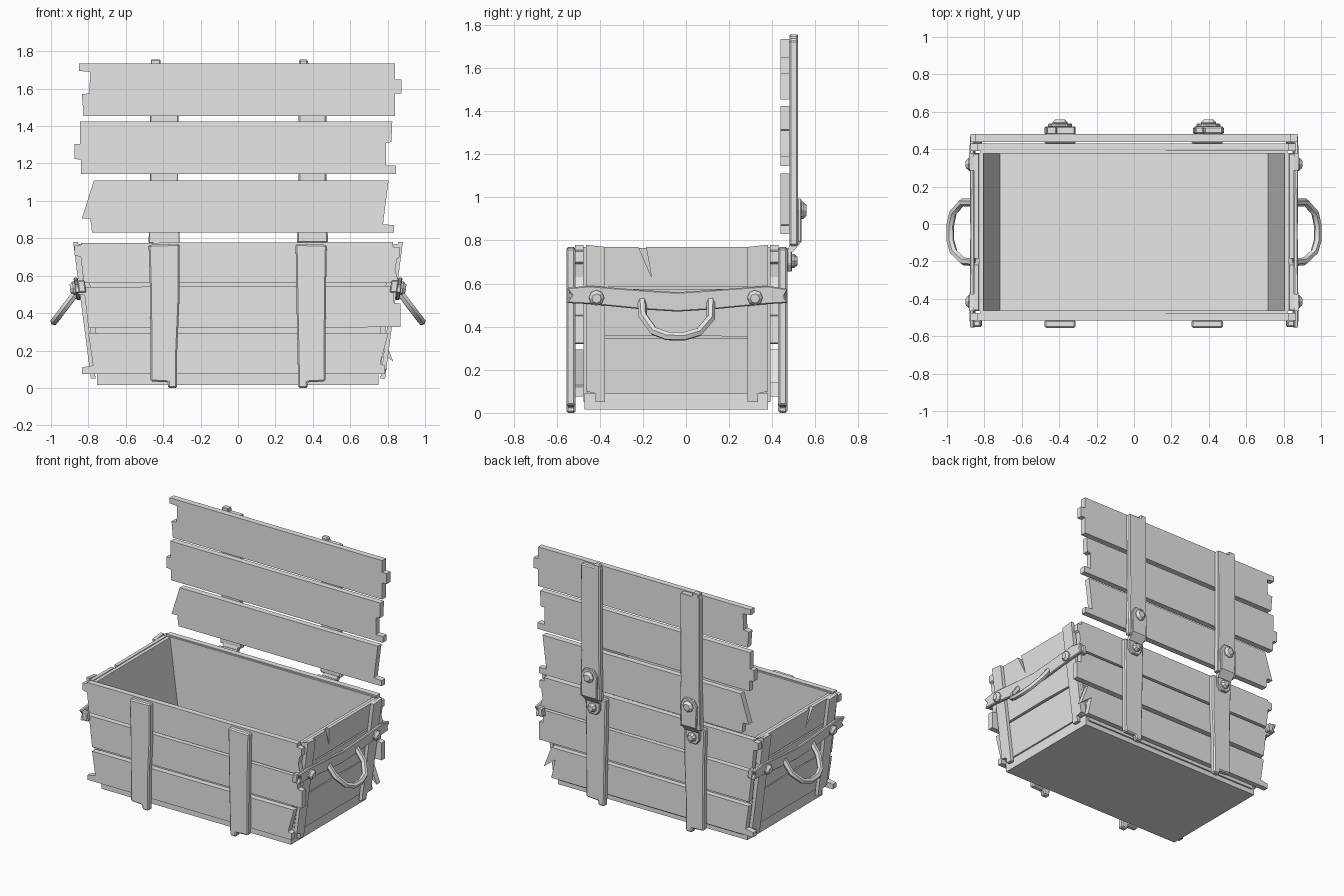
import bpy, bmesh, math
from mathutils import Vector

grey = bpy.data.materials.new("weathered grey")
grey.diffuse_color = (0.8, 0.8, 0.8, 1)
SLOPE = 0.13  # outward lean of the end walls


def front_map(u, v, d):
    return (u, d, v)


def side_map(s):
    return lambda u, v, d: (s * (d + SLOPE * v), u, v)


def add_mesh(name, bm, bevel=0):
    bmesh.ops.recalc_face_normals(bm, faces=bm.faces)
    me = bpy.data.meshes.new(name)
    bm.to_mesh(me)
    bm.free()
    me.materials.append(grey)
    ob = bpy.data.objects.new(name, me)
    bpy.context.collection.objects.link(ob)
    if bevel:
        m = ob.modifiers.new("worn edges", 'BEVEL')
        m.width, m.segments = bevel, 1
    return ob


def prism(name, outline, a, b, place=front_map, bevel=0):
    """Extrude a 2D outline between depths a and b."""
    bm = bmesh.new()
    A = [bm.verts.new(place(u, v, a)) for u, v in outline]
    B = [bm.verts.new(place(u, v, b)) for u, v in outline]
    bm.faces.new(A)
    bm.faces.new(B[::-1])
    n = len(A)
    for i in range(n):
        bm.faces.new((A[i], B[i], B[(i + 1) % n], A[(i + 1) % n]))
    return add_mesh(name, bm, bevel)


def rect(u0, u1, v0, v1):
    return [(u0, v0), (u1, v0), (u1, v1), (u0, v1)]


def bolt(name, centre, direction, r, h):
    """Faceted domed bolt head."""
    bm = bmesh.new()
    q = Vector(direction).to_track_quat('Z', 'Y')
    rings = []
    for rad, z in ((r, 0), (r, 0.45 * h), (0.6 * r, h)):
        rings.append([bm.verts.new(Vector(centre) + q @ Vector(
            (rad * math.cos(k * math.pi / 4), rad * math.sin(k * math.pi / 4), z)))
            for k in range(8)])
    for lo, hi in zip(rings, rings[1:]):
        for k in range(8):
            bm.faces.new((lo[k], lo[(k + 1) % 8], hi[(k + 1) % 8], hi[k]))
    bm.faces.new(rings[0])
    bm.faces.new(rings[-1])
    return add_mesh(name, bm)


# Floor
prism("floor", rect(-0.755, 0.75, 0.015, 0.09), -0.47, 0.38)

# Front and back linings behind the plank gaps
lining = [(-0.73, 0.05), (0.73, 0.05), (0.82, 0.77), (-0.82, 0.77)]
prism("front_lining", lining, -0.475, -0.462)
prism("back_lining", lining, 0.378, 0.392)

# Broken-ended planks of the body: left end bottom to top, right end top to bottom
top_plank = [(0.86, 0.56), (0.84, 0.63), (0.85, 0.69), (0.865, 0.70), (0.865, 0.75), (0.83, 0.755),
             (0.83, 0.78), (-0.84, 0.775), (-0.84, 0.765), (-0.875, 0.76), (-0.875, 0.71),
             (-0.84, 0.70), (-0.825, 0.56)]
mid_plank = [(0.87, 0.325), (0.87, 0.45), (0.835, 0.455), (0.835, 0.545), (-0.855, 0.54),
             (-0.855, 0.50), (-0.82, 0.495), (-0.80, 0.32)]
low_left = [(-0.80, 0.29), (-0.775, 0.12), (-0.835, 0.11), (-0.835, 0.075)]
low_front = low_left + [(0.785, 0.075), (0.785, 0.12), (0.76, 0.13), (0.805, 0.295)]
low_back = low_left + [(0.77, 0.075), (0.74, 0.21), (0.83, 0.14), (0.77, 0.295)]
for side, a, b, low in (("front", -0.515, -0.475, low_front), ("back", 0.39, 0.43, low_back)):
    prism(side + "_plank_top", top_plank, a, b)
    prism(side + "_plank_middle", mid_plank, a, b)
    prism(side + "_plank_bottom", low, a, b)

# End walls
for s, label in ((1, "right"), (-1, "left")):
    place = side_map(s)
    prism(label + "_end_lining", rect(-0.465, 0.38, 0.06, 0.765), 0.706, 0.73, place)
    prism(label + "_end_plank_bottom", rect(-0.46, 0.375, 0.09, 0.345), 0.73, 0.75, place)
    prism(label + "_end_plank_middle", [(-0.46, 0.355), (0, 0.36), (0.375, 0.35),
          (0.375, 0.575), (-0.46, 0.575)], 0.73, 0.755, place)
    # Upper board carries a long wedge-shaped split
    prism(label + "_end_plank_top", [(-0.46, 0.585), (0.375, 0.585), (0.375, 0.77), (-0.185, 0.77),
          (-0.16, 0.63), (-0.22, 0.77), (-0.46, 0.77)], 0.73, 0.755, place)
    # Corner posts
    prism(label + "_post_front", [(-0.42, 0.05), (-0.375, 0.05), (-0.375, 0.77), (-0.465, 0.78),
          (-0.465, 0.10), (-0.42, 0.09)], 0.755, 0.78, place)
    prism(label + "_post_back", [(0.285, 0.05), (0.335, 0.05), (0.335, 0.09), (0.38, 0.10),
          (0.38, 0.78), (0.285, 0.77)], 0.755, 0.78, place)
    # Sagging band that carries the handle
    band = [(-0.555, 0.51), (-0.45, 0.505), (-0.2, 0.48), (-0.04, 0.47), (0.12, 0.48), (0.38, 0.505),
            (0.473, 0.51), (0.455, 0.54), (0.473, 0.575), (0.38, 0.59), (0.12, 0.57), (-0.04, 0.56),
            (-0.2, 0.57), (-0.45, 0.59), (-0.555, 0.58), (-0.53, 0.545)]
    prism(label + "_band", band, 0.78, 0.803, place, 0.005)
    for y0, y1, e in ((-0.55, -0.515, "front"), (0.43, 0.467, "back")):
        prism(f"{label}_band_wrap_{e}", rect(y0, y1, 0.51, 0.575), 0.745, 0.785, place, 0.006)
    for y, e in ((-0.415, "front"), (0.32, "back")):
        bolt(f"{label}_band_bolt_{e}", (s * 0.868, y, 0.535), (s, 0, -0.13), 0.036, 0.03)

    # Drooping handle
    cu = bpy.data.curves.new(label + "_handle", 'CURVE')
    cu.dimensions = '3D'
    cu.bevel_depth, cu.bevel_resolution, cu.use_fill_caps = 0.021, 1, True
    pts = [(-0.205, 0.53), (-0.2, 0.45), (-0.15, 0.38), (-0.09, 0.357), (-0.01, 0.355),
           (0.06, 0.375), (0.115, 0.44), (0.115, 0.53)]
    sp = cu.splines.new('POLY')
    sp.points.add(len(pts) - 1)
    for p, (y, z) in zip(sp.points, pts):
        p.co = (s * (0.85 + (0.53 - z) * 0.76), y, z, 1)
    ob = bpy.data.objects.new(label + "_handle", cu)
    bpy.context.collection.objects.link(ob)
    bpy.context.view_layer.objects.active = ob
    ob.select_set(True)
    bpy.ops.object.convert(target='MESH')
    ob = bpy.context.view_layer.objects.active
    ob.data.materials.clear()
    ob.data.materials.append(grey)
    bpy.ops.object.shade_smooth_by_angle(angle=math.radians(50))
    ob.select_set(False)

# Lid planks with broken ends
lid_top = [(0.84, 1.455), (0.84, 1.575), (0.875, 1.575), (0.875, 1.65), (0.84, 1.65), (0.84, 1.735),
           (-0.85, 1.735), (-0.85, 1.695), (-0.79, 1.69), (-0.795, 1.575), (-0.835, 1.57), (-0.825, 1.455)]
lid_mid = [(0.845, 1.145), (0.845, 1.19), (0.79, 1.19), (0.79, 1.31), (0.82, 1.315), (0.825, 1.425),
           (-0.845, 1.425), (-0.845, 1.305), (-0.875, 1.305), (-0.875, 1.225), (-0.84, 1.22), (-0.84, 1.145)]
lid_low = [(0.835, 0.83), (0.835, 0.87), (0.775, 0.875), (0.805, 1.11), (-0.77, 1.11),
           (-0.835, 0.905), (-0.79, 0.905), (-0.78, 0.83)]
for name, outline in (("top", lid_top), ("middle", lid_mid), ("bottom", lid_low)):
    prism("lid_plank_" + name, outline, 0.438, 0.48)

# Vertical straps and hinges
left_strap = [(-0.467, 0.035), (-0.375, 0.03), (-0.375, 0.0), (-0.325, 0.0), (-0.325, 0.2),
              (-0.312, 0.5), (-0.312, 0.77), (-0.478, 0.765), (-0.47, 0.5)]
right_strap = [(0.322, 0.0), (0.372, 0.0), (0.372, 0.03), (0.467, 0.035), (0.47, 0.5),
               (0.475, 0.765), (0.308, 0.77), (0.312, 0.5)]
for label, strap, x, tab in (("left", left_strap, -0.395, -0.44), ("right", right_strap, 0.398, 0.35)):
    prism(label + "_front_strap", strap, -0.555, -0.513, bevel=0.008)
    prism(label + "_back_strap", strap, 0.428, 0.47, bevel=0.008)
    lid_strap = [(x - 0.083, 0.775), (x + 0.083, 0.775), (x + 0.075, 1.1), (x + 0.077, 1.73),
                 (tab + 0.025, 1.73), (tab + 0.025, 1.755), (tab - 0.025, 1.755),
                 (tab - 0.025, 1.73), (x - 0.075, 1.725), (x - 0.075, 1.1)]
    prism(label + "_lid_strap", lid_strap, 0.48, 0.52, bevel=0.008)
    # Leather hinge: rounded plate on the lid, tongue bending down to the body
    plate = [(x - 0.06, 0.79), (x + 0.06, 0.79), (x + 0.065, 0.95), (x + 0.035, 0.995),
             (x - 0.035, 0.995), (x - 0.065, 0.95)]
    prism(label + "_hinge_plate", plate, 0.518, 0.536, bevel=0.005)
    prism(label + "_hinge_bend", [(0.47, 0.75), (0.495, 0.745), (0.536, 0.795), (0.518, 0.81), (0.48, 0.78)],
          x - 0.058, x + 0.058, lambda u, v, d: (d, u, v))
    tongue = [(x - 0.055, 0.765), (x - 0.055, 0.69), (x - 0.03, 0.655), (x + 0.03, 0.655),
              (x + 0.055, 0.69), (x + 0.055, 0.765)]
    prism(label + "_hinge_tongue", tongue, 0.468, 0.492, bevel=0.005)
    bolt(label + "_hinge_bolt_upper", (x, 0.53, 0.94), (0, 1, 0), 0.04, 0.03)
    bolt(label + "_hinge_bolt_lower", (x, 0.488, 0.705), (0, 1, 0), 0.033, 0.03)
